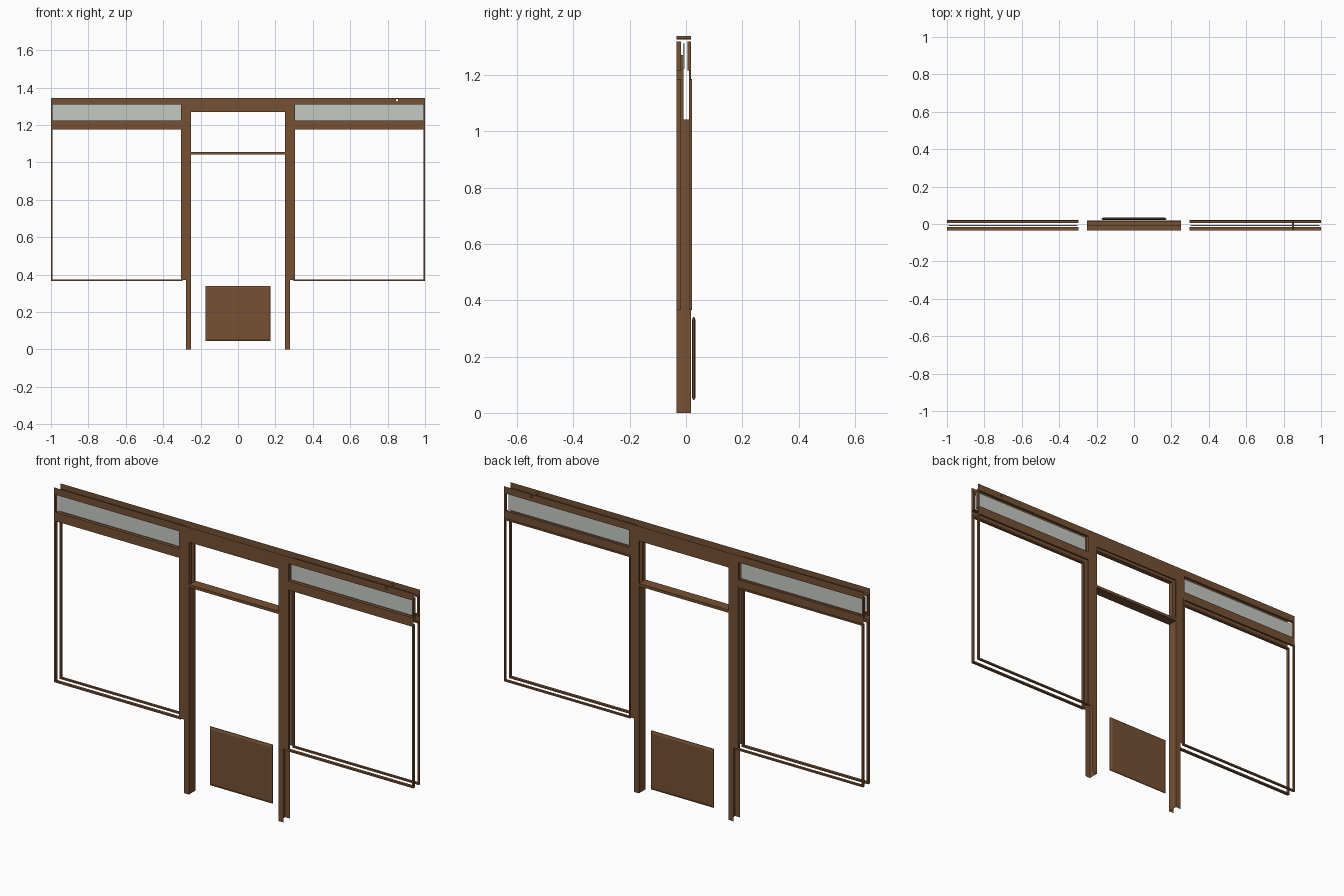
import bpy, bmesh, math
from mathutils import Vector

if "Cube" in bpy.data.objects:
    bpy.data.objects.remove(bpy.data.objects["Cube"])

YF, YB = -0.034, 0.018          # front and back skin of the hollow frame
GAP = (-0.008, 0.010)           # glazing slot


def material(name, rgb):
    m = bpy.data.materials.new(name)
    m.diffuse_color = (*rgb, 1)
    m.use_nodes = True
    m.node_tree.nodes["Principled BSDF"].inputs["Base Color"].default_value = m.diffuse_color
    return m


wood = material("brown_wood", (0.18, 0.082, 0.034))
glass = material("pale_glass", (0.56, 0.59, 0.55))


def finish(name, bm, mat=wood):
    me = bpy.data.meshes.new(name)
    bm.to_mesh(me)
    bm.free()
    me.materials.append(mat)
    ob = bpy.data.objects.new(name, me)
    bpy.context.collection.objects.link(ob)
    return ob


def quad(bm, pts, normal):
    f = bm.faces.new([bm.verts.new(p) for p in pts])
    f.normal_update()
    if f.normal.dot(Vector(normal)) < 0:
        f.normal_flip()


def sheet_y(bm, x0, x1, z0, z1, y, n):
    quad(bm, [(x0, y, z0), (x1, y, z0), (x1, y, z1), (x0, y, z1)], (0, n, 0))


def sheet_x(bm, x, y0, y1, z0, z1, n):
    quad(bm, [(x, y0, z0), (x, y1, z0), (x, y1, z1), (x, y0, z1)], (n, 0, 0))


def sheet_z(bm, x0, x1, y0, y1, z, n):
    quad(bm, [(x0, y0, z), (x1, y0, z), (x1, y1, z), (x0, y1, z)], (0, 0, n))


def box(bm, x0, x1, y0, y1, z0, z1):
    vs = bmesh.ops.create_cube(bm, size=1)["verts"]
    for v in vs:
        v.co = ((x0 + x1) / 2 + v.co.x * abs(x1 - x0),
                (y0 + y1) / 2 + v.co.y * (y1 - y0),
                (z0 + z1) / 2 + v.co.z * (z1 - z0))


def bead_frame(bm, s, x0, x1, z0, z1, y0, y1, w=0.008):
    for a, b in ((x0, x0 + w), (x1 - w, x1)):
        box(bm, s * a, s * b, y0, y1, z0, z1)
    for c, d in ((z0, z0 + w), (z1 - w, z1)):
        box(bm, s * (x0 + w), s * (x1 - w), y0, y1, c, d)


# header skins, pierced by a small round hole
HX, HZ, HR = 0.85, 1.332, 0.006
ring = [(HX + HR * math.cos(i * math.pi / 8), HZ + HR * math.sin(i * math.pi / 8)) for i in range(16)]
outline = [(-1, 1.315), (-0.30, 1.315), (-0.30, 1.27), (0.30, 1.27),
           (0.30, 1.315), (1, 1.315), (1, 1.345), (-1, 1.345)]
for side, y, n in (("front", YF, -1), ("back", YB, 1)):
    bm = bmesh.new()
    edges = []
    for loop in (outline, ring):
        vs = [bm.verts.new((x, y, z)) for x, z in loop]
        edges += [bm.edges.new((vs[i], vs[i - 1])) for i in range(len(vs))]
    bmesh.ops.triangle_fill(bm, use_beauty=True, edges=edges)
    bm.normal_update()
    for f in bm.faces:
        if f.normal.y * n < 0:
            f.normal_flip()
    finish(side + "_header", bm)

# lining of the hole
bm = bmesh.new()
for i in range(16):
    (x0, z0), (x1, z1) = ring[i - 1], ring[i]
    quad(bm, [(x0, YF, z0), (x1, YF, z1), (x1, YB, z1), (x0, YB, z0)],
         (HX - x0, 0, HZ - z0))
finish("header_hole_lining", bm)

for s, label in ((-1, "left"), (1, "right")):
    # door posts: front and back skins with an inner jamb
    bm = bmesh.new()
    for y, n in ((YF, -1), (YB, 1)):
        sheet_y(bm, s * 0.25, s * 0.30, 0.37, 1.27, y, n)
        sheet_y(bm, s * 0.25, s * 0.278, 0, 0.37, y, n)
    sheet_x(bm, s * 0.25, YF, YB, 0, 1.042, -s)
    sheet_x(bm, s * 0.25, YF, GAP[0], 1.042, 1.27, -s)
    sheet_x(bm, s * 0.25, GAP[1], YB, 1.042, 1.27, -s)
    finish(label + "_door_post", bm)

    # rail between the upper and lower side windows
    bm = bmesh.new()
    for y, n in ((YF, -1), (YB, 1)):
        sheet_y(bm, s * 0.30, s * 1.0, 1.18, 1.22, y, n)
    finish(label + "_window_rail", bm)

    # beads round the side windows, front and back
    bm = bmesh.new()
    for y0, y1 in ((YF, -0.020), (0.010, 0.021)):
        bead_frame(bm, s, 0.296, 1.0, 0.365, 1.185, y0, y1)
    finish(label + "_large_window_beads", bm)
    bm = bmesh.new()
    for y0, y1 in ((YF, -0.017), (0.006, YB)):
        bead_frame(bm, s, 0.296, 1.0, 1.215, 1.318, y0, y1)
    finish(label + "_upper_window_beads", bm)

    # upper glass
    bm = bmesh.new()
    box(bm, s * 0.302, s * 0.992, -0.010, -0.005, 1.22, 1.312)
    finish(label + "_upper_glass", bm, glass)

# transom bar over the door and soffit of the header
bm = bmesh.new()
for y, n in ((YF, -1), (YB, 1)):
    sheet_y(bm, -0.25, 0.25, 1.042, 1.056, y, n)
for z, n in ((1.042, -1), (1.056, 1)):
    sheet_z(bm, -0.25, 0.25, YF, YB, z, n)
finish("transom_bar", bm)
bm = bmesh.new()
sheet_z(bm, -0.25, 0.25, YF, GAP[0], 1.27, -1)
sheet_z(bm, -0.25, 0.25, GAP[1], YB, 1.27, -1)
finish("header_soffit", bm)

# loose raised panel with bevelled border on both faces
bm = bmesh.new()
box(bm, -0.175, 0.175, 0.0255, 0.0295, 0.045, 0.34)
bm.normal_update()
faces = [f for f in bm.faces if abs(f.normal.y) > 0.9]
for f in faces:
    n = f.normal.copy()
    bmesh.ops.inset_region(bm, faces=[f], thickness=0.015, depth=0)
    for v in f.verts:
        v.co += n * 0.0045
finish("raised_door_panel", bm)
